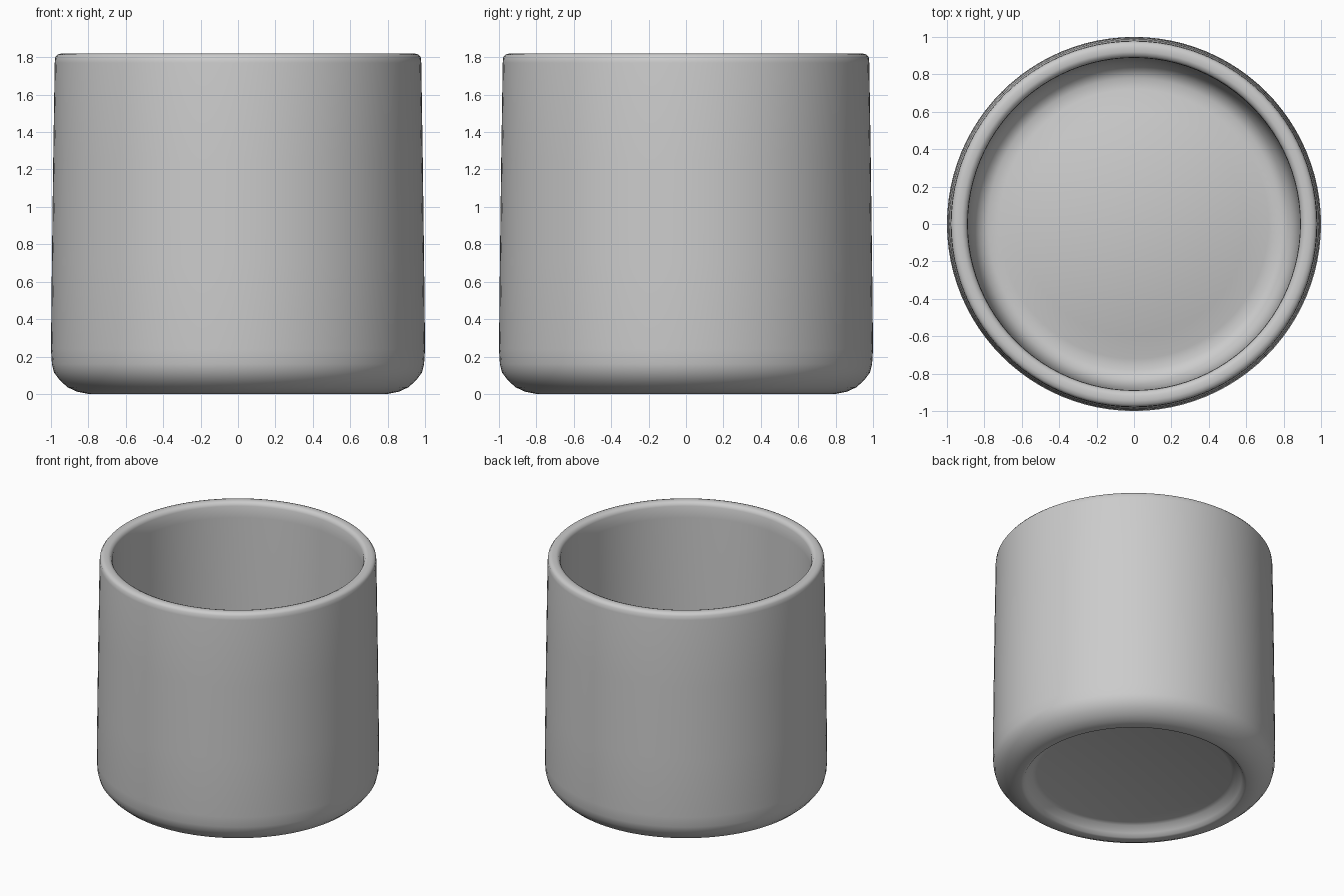
import bpy, bmesh, math

if "Cube" in bpy.data.objects:
    bpy.data.objects.remove(bpy.data.objects["Cube"])

SEGMENTS = 96

# Closed cross-section (radius, height): foot recess, outer wall, rim, inner wall, domed floor
PROFILE = [
    (0, 0.08), (0.69, 0.08), (0.72, 0.07), (0.76, 0.03), (0.78, 0.005), (0.80, 0),
    (0.86, 0.012), (0.91, 0.035), (0.95, 0.07), (0.983, 0.113), (0.995, 0.16), (1.0, 0.24),
    (0.995, 0.7), (0.988, 1.25), (0.98, 1.77), (0.977, 1.80), (0.965, 1.815), (0.945, 1.82),
    (0.92, 1.82), (0.90, 1.812), (0.89, 1.79), (0.888, 1.7), (0.885, 1.0), (0.88, 0.35),
    (0.865, 0.23), (0.83, 0.16), (0.78, 0.135), (0.72, 0.14), (0.6, 0.17),
    (0.45, 0.20), (0.25, 0.23), (0, 0.24),
]

# Spin the cross-section into the cup
bm = bmesh.new()
verts = [bm.verts.new((r, 0, z)) for r, z in PROFILE]
edges = [bm.edges.new(pair) for pair in zip(verts, verts[1:])]
bmesh.ops.spin(bm, geom=verts + edges, cent=(0, 0, 0), axis=(0, 0, 1),
               angle=math.tau, steps=SEGMENTS, use_duplicate=False)
bmesh.ops.remove_doubles(bm, verts=bm.verts, dist=0.0005)
bmesh.ops.recalc_face_normals(bm, faces=bm.faces)

mesh = bpy.data.meshes.new("cup")
bm.to_mesh(mesh)
bm.free()
cup = bpy.data.objects.new("cup", mesh)
bpy.context.collection.objects.link(cup)

# Plain grey finish
grey = bpy.data.materials.new("light grey")
grey.diffuse_color = (0.6, 0.6, 0.6, 1)
grey.use_nodes = True
grey.node_tree.nodes["Principled BSDF"].inputs["Base Color"].default_value = grey.diffuse_color
mesh.materials.append(grey)

bpy.context.view_layer.objects.active = cup
cup.select_set(True)
bpy.ops.object.shade_smooth_by_angle(angle=math.radians(60))
